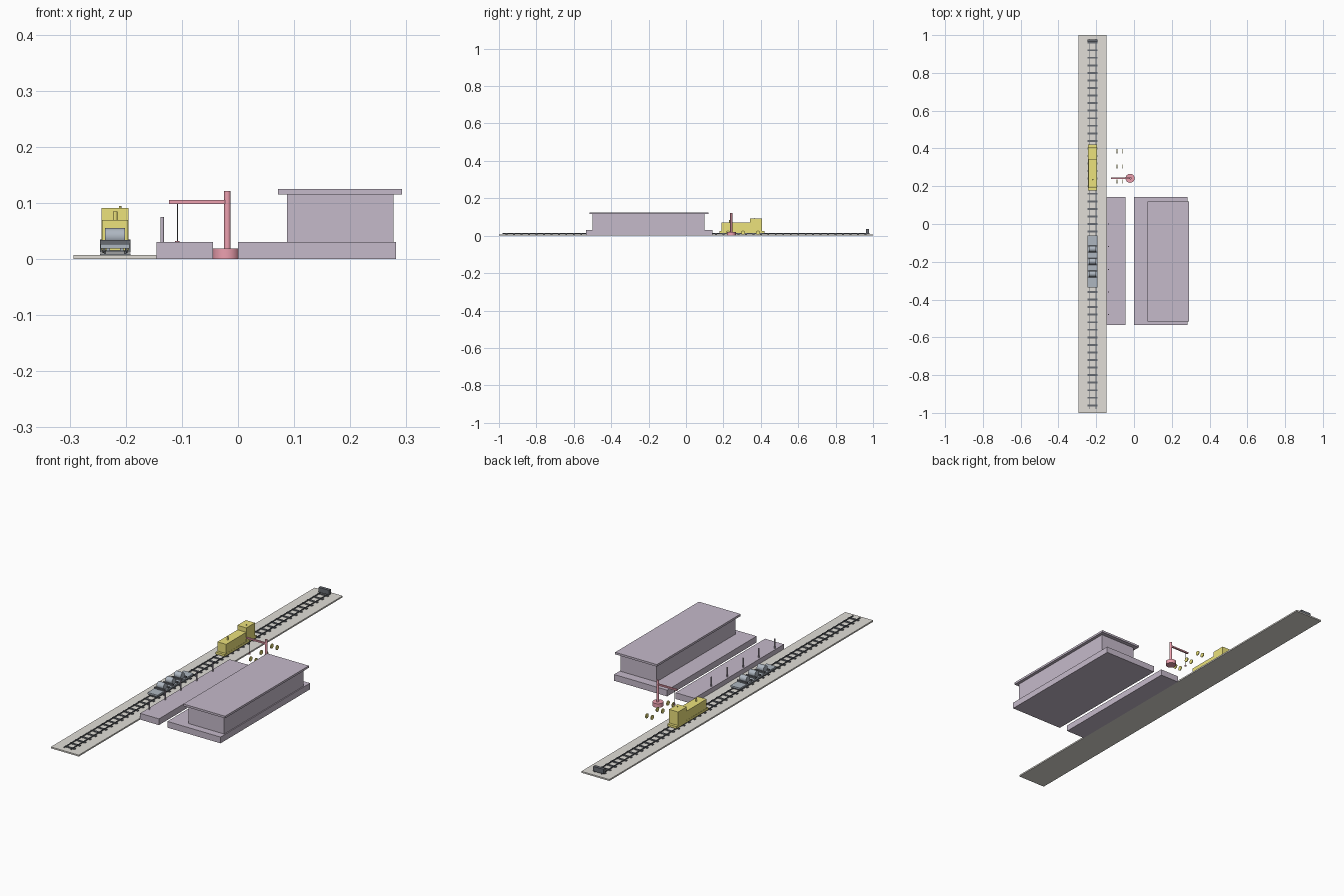
import bpy, bmesh
from math import pi
from mathutils import Matrix

if "Cube" in bpy.data.objects:
    bpy.data.objects.remove(bpy.data.objects["Cube"])


def material(name, r, g, b):
    m = bpy.data.materials.new(name)
    m.diffuse_color = (r, g, b, 1)
    m.use_nodes = True
    m.node_tree.nodes["Principled BSDF"].inputs["Base Color"].default_value = m.diffuse_color
    return m


PURPLE = material("purple", 0.56, 0.49, 0.59)
BALLAST = material("ballast", 0.75, 0.73, 0.68)
YELLOW = material("yellow", 0.84, 0.76, 0.2)
SLATE = material("slate", 0.42, 0.47, 0.53)
BLACK = material("black", 0.14, 0.15, 0.17)
RED = material("red", 0.84, 0.35, 0.43)


def finish(name, bm, mat, smooth=False):
    me = bpy.data.meshes.new(name)
    bm.to_mesh(me)
    bm.free()
    ob = bpy.data.objects.new(name, me)
    bpy.context.collection.objects.link(ob)
    me.materials.append(mat)
    if smooth:
        bpy.ops.object.select_all(action='DESELECT')
        ob.select_set(True)
        bpy.context.view_layer.objects.active = ob
        bpy.ops.object.shade_smooth_by_angle(angle=0.6)
    return ob


def boxes(name, mat, *bounds):
    """One object from boxes given as (x0, x1, y0, y1, z0, z1)."""
    bm = bmesh.new()
    for x0, x1, y0, y1, z0, z1 in bounds:
        bmesh.ops.create_cube(bm, size=1, matrix=Matrix.Translation(
            ((x0 + x1) / 2, (y0 + y1) / 2, (z0 + z1) / 2))
            @ Matrix.Diagonal((x1 - x0, y1 - y0, z1 - z0, 1)))
    return finish(name, bm, mat)


def cylinders(name, mat, centres, r, length, axis='Z', sides=24):
    """One object from equal cylinders along the given axis."""
    turn = {'Z': Matrix(), 'X': Matrix.Rotation(pi / 2, 4, 'Y'),
            'Y': Matrix.Rotation(pi / 2, 4, 'X')}[axis].to_4x4()
    bm = bmesh.new()
    for c in centres:
        bmesh.ops.create_cone(bm, cap_ends=True, segments=sides, radius1=r, radius2=r,
                              depth=length, matrix=Matrix.Translation(c) @ turn)
    return finish(name, bm, mat, True)


TX = -0.219  # track centre line

# Track bed, sleepers, rails and buffer stop
boxes("track_bed", BALLAST, (-0.293, -0.145, -1, 1, 0, 0.007))
boxes("sleepers", BLACK, *[(TX - 0.027, TX + 0.027, y - 0.005, y + 0.005, 0.007, 0.010)
                           for y in [-0.96 + 0.04 * i for i in range(49)]])
boxes("rails", BLACK, *[(TX + s * 0.018 - 0.002, TX + s * 0.018 + 0.002, -0.98, 0.98, 0.010, 0.014)
                        for s in (-1, 1)])
boxes("buffer_stop", BLACK, (TX - 0.027, TX + 0.027, 0.963, 0.978, 0.012, 0.035))

# Platforms, station building and roof
boxes("station_base", PURPLE, (0, 0.282, -0.535, 0.143, 0, 0.03))
boxes("track_platform", PURPLE, (-0.145, -0.045, -0.535, 0.143, 0, 0.03))
boxes("station_walls", PURPLE, (0.087, 0.277, -0.5, 0.1, 0.03, 0.115))
boxes("station_roof", PURPLE, (0.071, 0.292, -0.515, 0.12, 0.115, 0.125))
cylinders("platform_posts", PURPLE, [(-0.135, -0.12 * i, 0.0525) for i in range(5)],
          0.003, 0.045, sides=12)

# Locomotive
boxes("locomotive_frame", YELLOW, (TX - 0.024, TX + 0.024, 0.178, 0.42, 0.015, 0.026))
boxes("locomotive_hood", YELLOW, (TX - 0.023, TX + 0.023, 0.19, 0.345, 0.026, 0.07))
boxes("locomotive_cab", YELLOW, (TX - 0.024, TX + 0.024, 0.342, 0.407, 0.026, 0.091))
cylinders("exhaust_stack", YELLOW, [(TX, 0.235, 0.077)], 0.004, 0.016, sides=16)
cylinders("cab_horn", YELLOW, [(TX + 0.009, 0.365, 0.092)], 0.002, 0.005, sides=12)

# Loose wheels standing beside the crane
cylinders("loose_wheels", YELLOW, [(x, y, 0.016) for x in (-0.09, -0.062)
                                   for y in (0.225, 0.305, 0.385)], 0.011, 0.004, 'X')

# Coil wagon: deck, sills, saddles, wheels and coils
boxes("wagon_deck", SLATE, (TX - 0.026, TX + 0.026, -0.335, -0.06, 0.019, 0.027))
boxes("wagon_sills", SLATE, *[(TX + s * 0.012 - 0.003, TX + s * 0.012 + 0.003,
                               -0.325, -0.07, 0.014, 0.019) for s in (-1, 1)])
COILS = (-0.132, -0.198, -0.264)
boxes("coil_saddles", BLACK, *[(TX - 0.027, TX + 0.027, y + s * 0.017 - 0.004,
                                y + s * 0.017 + 0.004, 0.027, 0.034)
                               for y in COILS for s in (-1, 1)])
cylinders("wagon_wheels", BLACK, [(TX + s * 0.02, y, 0.019) for s in (-1, 1)
                                  for y in (-0.1, -0.14, -0.255, -0.295)], 0.008, 0.005, 'X', 16)
cylinders("coils", SLATE, [(TX, y, 0.04) for y in COILS], 0.0155, 0.036, 'X', 28)

# Crane: pedestal, mast, jib, cable and hook weight
CX, CY = -0.021, 0.242
cylinders("crane_base", RED, [(CX, CY, 0.0095)], 0.024, 0.019)
cylinders("crane_mast", RED, [(-0.019, CY, 0.07)], 0.006, 0.102, sides=16)
boxes("crane_jib", RED, (-0.123, CX, CY - 0.004, CY + 0.004, 0.098, 0.105))
cylinders("crane_cable", BLACK, [(-0.108, CY, 0.065)], 0.001, 0.068, sides=8)
cylinders("crane_hook", RED, [(-0.108, CY, 0.029)], 0.004, 0.006, sides=12)
